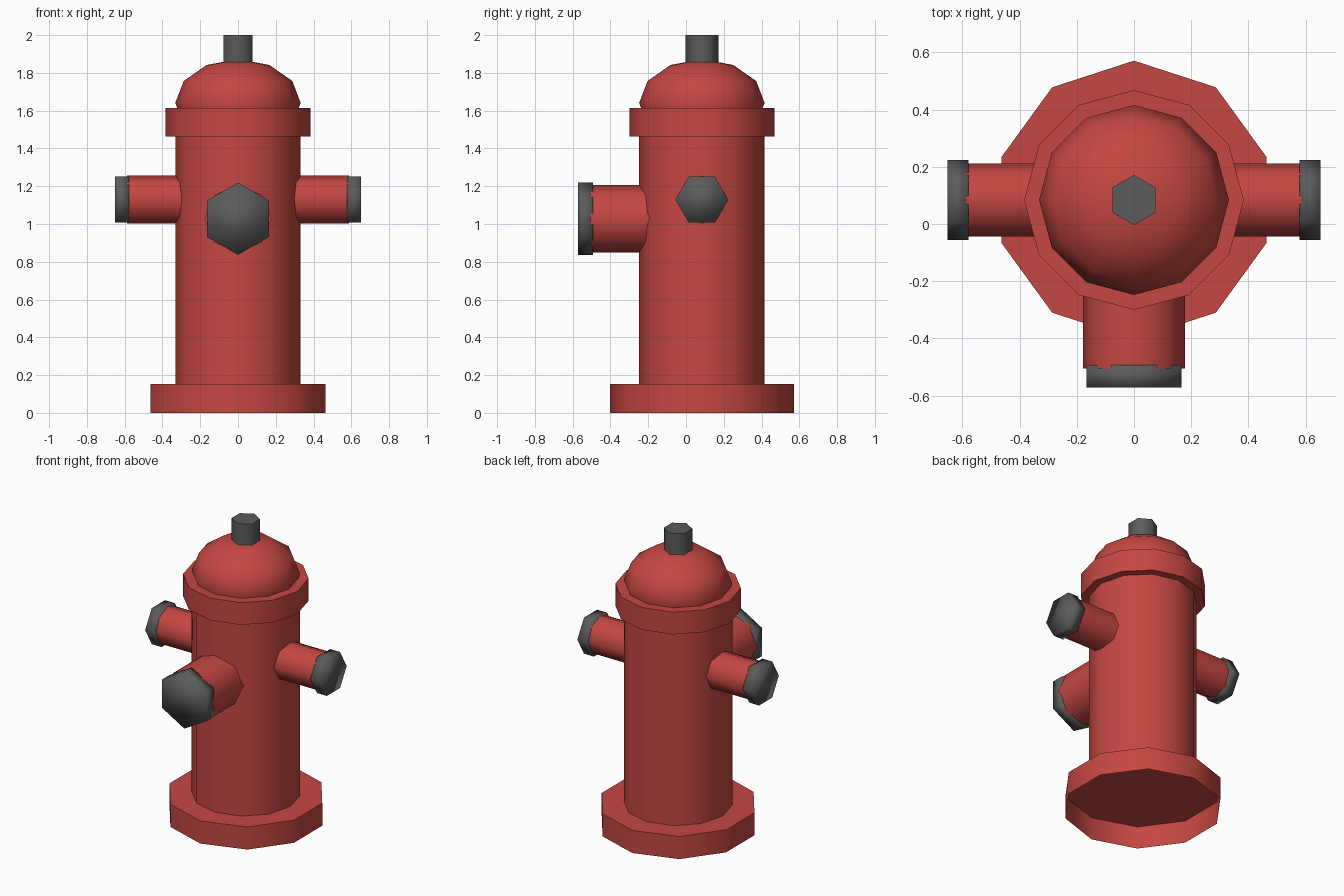
import bpy, bmesh
from math import radians, pi
from mathutils import Matrix, Vector

if "Cube" in bpy.data.objects:
    bpy.data.objects.remove(bpy.data.objects["Cube"])

CY = 0.084  # y of the hydrant's vertical axis


def material(name, rgb):
    m = bpy.data.materials.new(name)
    m.diffuse_color = (*rgb, 1.0)
    m.use_nodes = True
    m.node_tree.nodes["Principled BSDF"].inputs["Base Color"].default_value = m.diffuse_color
    return m


RED = material("hydrant red", (0.56, 0.063, 0.055))
GREY = material("dark grey metal", (0.105, 0.105, 0.105))


def finish(bm, name, mat, angle):
    me = bpy.data.meshes.new(name)
    bm.to_mesh(me)
    bm.free()
    for p in me.polygons:
        p.use_smooth = True
    me.set_sharp_from_angle(angle=radians(angle))
    me.materials.append(mat)
    ob = bpy.data.objects.new(name, me)
    bpy.context.collection.objects.link(ob)
    return ob


def prism(name, sides, radius, start, end, mat, angle=65, open_bottom=False):
    """Regular prism running from point start to point end."""
    a, b = Vector(start), Vector(end)
    d = b - a
    if abs(d.x) > abs(d.z):
        rot = Matrix.Rotation(pi / 2, 4, 'Y')
    elif abs(d.y) > abs(d.z):
        rot = Matrix.Rotation(pi / 2, 4, 'X')
    else:
        rot = Matrix.Identity(4)
    bm = bmesh.new()
    bmesh.ops.create_cone(bm, cap_ends=True, segments=sides, radius1=radius,
                          radius2=radius, depth=d.length,
                          matrix=Matrix.Translation((a + b) / 2) @ rot)
    if open_bottom:
        bm.normal_update()
        down = [f for f in bm.faces if f.normal.z < -0.9]
        bmesh.ops.delete(bm, geom=down, context='FACES_ONLY')
    return finish(bm, name, mat, angle)


# Upright barrel: hollow foot flange, body, collar, top bolt
prism("base_flange", 10, 0.487, (0, CY, 0), (0, CY, 0.152), RED, open_bottom=True)
prism("body", 12, 0.332, (0, CY, 0.152), (0, CY, 1.48), RED, open_bottom=True)
prism("collar", 12, 0.384, (0, CY, 1.463), (0, CY, 1.613), RED)
prism("top_bolt", 6, 0.0875, (0, CY, 1.80), (0, CY, 2.0), GREY)

# Domed bonnet: squashed low-poly sphere, lower half hidden in the collar
bm = bmesh.new()
bmesh.ops.create_uvsphere(bm, u_segments=12, v_segments=6, radius=1.0)
bmesh.ops.scale(bm, vec=(0.332, 0.332, 0.232), verts=bm.verts)
bmesh.ops.translate(bm, vec=(0, CY, 1.641), verts=bm.verts)
finish(bm, "bonnet", RED, 65)

# Octagonal side outlets with hexagonal caps
for side, s in (("left", -1), ("right", 1)):
    prism(side + "_outlet", 8, 0.127, (s * 0.2, CY, 1.129), (s * 0.587, CY, 1.129), RED)
    prism(side + "_cap", 6, 0.14, (s * 0.578, CY, 1.129), (s * 0.652, CY, 1.129), GREY, 180)

# Large octagonal front outlet with hexagonal cap
prism("front_outlet", 8, 0.178, (0, -0.10, 1.028), (0, -0.505, 1.028), RED)
prism("front_cap", 6, 0.191, (0, -0.493, 1.028), (0, -0.571, 1.028), GREY, 180)
